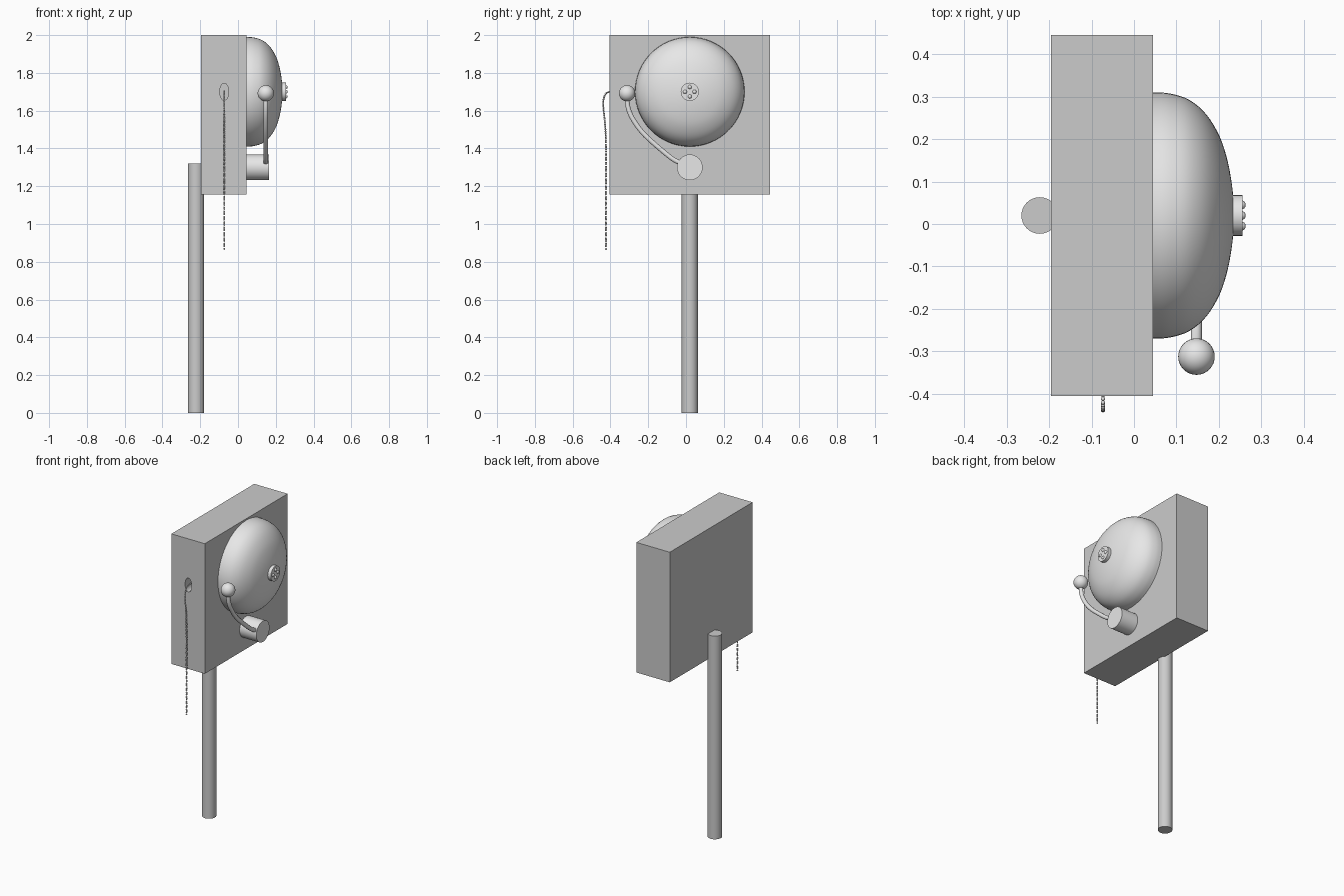
import bpy, bmesh, math
from mathutils import Vector, Matrix

if "Cube" in bpy.data.objects:
    bpy.data.objects.remove(bpy.data.objects["Cube"])

CY = 0.02  # centre line of post, box and bell


def material(name, v):
    m = bpy.data.materials.new(name)
    m.diffuse_color = (v, v, v, 1)
    m.use_nodes = True
    m.node_tree.nodes["Principled BSDF"].inputs["Base Color"].default_value = m.diffuse_color
    return m


GREY = material("painted grey", 0.6)
STEEL = material("pale steel", 0.8)


def finish(bm, name, mat, smooth=True):
    bmesh.ops.recalc_face_normals(bm, faces=bm.faces[:])
    me = bpy.data.meshes.new(name)
    bm.to_mesh(me)
    bm.free()
    ob = bpy.data.objects.new(name, me)
    bpy.context.collection.objects.link(ob)
    me.materials.append(mat)
    if smooth:
        bpy.ops.object.select_all(action='DESELECT')
        bpy.context.view_layer.objects.active = ob
        ob.select_set(True)
        bpy.ops.object.shade_smooth_by_angle(angle=math.radians(40))
    return ob


def cylinder(name, mat, a, b, r, scale=(1, 1, 1)):
    a, b = Vector(a), Vector(b)
    rot = (b - a).to_track_quat('Z', 'Y').to_matrix().to_4x4()
    bm = bmesh.new()
    bmesh.ops.create_cone(bm, cap_ends=True, segments=32, radius1=r, radius2=r, depth=(b - a).length,
                          matrix=Matrix.Translation((a + b) / 2) @ Matrix.Diagonal((*scale, 1)) @ rot)
    return finish(bm, name, mat)


def balls(name, mat, centres, r, u=32, v=16):
    bm = bmesh.new()
    for c in centres:
        bmesh.ops.create_uvsphere(bm, u_segments=u, v_segments=v, radius=r,
                                  matrix=Matrix.Translation(c))
    return finish(bm, name, mat)


def spline(pts, steps=10):
    # Catmull-Rom through the points
    p = [Vector(q) for q in pts]
    p = [2 * p[0] - p[1]] + p + [2 * p[-1] - p[-2]]
    out = []
    for i in range(1, len(p) - 2):
        for k in range(steps):
            t = k / steps
            a, b, c, d = p[i - 1:i + 3]
            out.append(0.5 * (2 * b + (c - a) * t + (2 * a - 5 * b + 4 * c - d) * t * t
                              + (3 * b - a - 3 * c + d) * t ** 3))
    return out + [p[-2]]


def lathe_x(name, mat, profile, segs=64):
    # revolve (x, radius) around the bell axis
    bm = bmesh.new()
    vs = [bm.verts.new((x, CY + r, 1.70)) for x, r in profile]
    es = [bm.edges.new(e) for e in zip(vs, vs[1:])]
    bmesh.ops.spin(bm, geom=vs + es, cent=(0, CY, 1.70), axis=(1, 0, 0),
                   angle=math.tau, steps=segs, use_duplicate=False)
    bmesh.ops.remove_doubles(bm, verts=bm.verts[:], dist=1e-5)
    return finish(bm, name, mat)


# Post and box
cylinder("post", GREY, (-0.222, CY, 0), (-0.222, CY, 1.32), 0.043)
bm = bmesh.new()
bmesh.ops.create_cube(bm, size=1, matrix=Matrix.Translation((-0.075, CY, 1.5775))
                      @ Matrix.Diagonal((0.24, 0.85, 0.845, 1)))
box = finish(bm, "box", GREY, smooth=False)

# Oval cord hole in the front side of the box
cutter = cylinder("cord_hole_cutter", GREY, (-0.073, -0.45, 1.70), (-0.073, -0.34, 1.70),
                  0.045, (0.53, 1, 1))
cutter.location.y = 0
cutter.hide_render = True
cutter.hide_set(True)
mod = box.modifiers.new("cord hole", 'BOOLEAN')
mod.operation = 'DIFFERENCE'
mod.solver = 'EXACT'
mod.object = cutter

# Bell dome
dome = spline([(0.045, 0.29, 0), (0.085, 0.287, 0), (0.13, 0.272, 0), (0.17, 0.238, 0),
               (0.202, 0.185, 0), (0.221, 0.125, 0), (0.232, 0.06, 0), (0.236, 0, 0)], 4)
lathe_x("bell", STEEL, [(p.x, p.y) for p in dome])

# Centre cap with four rivets
cylinder("bell_cap", STEEL, (0.22, CY, 1.70), (0.255, CY, 1.70), 0.048)
balls("cap_rivets", STEEL, [(0.252, CY + 0.025 * math.cos(i * math.pi / 2),
                             1.70 + 0.025 * math.sin(i * math.pi / 2)) for i in range(4)], 0.011, 16, 8)

# Striker: hub, curved arm and ball
cylinder("striker_hub", STEEL, (0.04, CY, 1.30), (0.165, CY, 1.30), 0.068)
cu = bpy.data.curves.new("striker_arm", 'CURVE')
cu.dimensions = '3D'
cu.bevel_depth = 0.013
cu.bevel_resolution = 3
cu.use_fill_caps = True
path = spline([(0.147, -0.313, 1.68), (0.147, -0.305, 1.61), (0.147, -0.275, 1.545), (0.147, -0.217, 1.47),
               (0.147, -0.11, 1.375), (0.147, -0.055, 1.335), (0.147, 0.0, 1.312)], 6)
sp = cu.splines.new('POLY')
sp.points.add(len(path) - 1)
for q, p in zip(sp.points, path):
    q.co = (*p, 1)
cu.materials.append(STEEL)
bpy.context.collection.objects.link(bpy.data.objects.new("striker_arm", cu))
balls("striker_ball", STEEL, [(0.147, -0.312, 1.692)], 0.043)

# Beaded pull cord: even beads along its path
X = -0.073
path = spline([(X, -0.345, 1.702), (X, -0.405, 1.70), (X, -0.428, 1.685), (X, -0.438, 1.65), (X, -0.436, 1.60),
               (X, -0.428, 1.52), (X, -0.424, 1.42), (X, -0.424, 1.15), (X, -0.424, 0.868)], 40)
beads, walked, step = [path[0]], 0.0, 0.0095
for a, b in zip(path, path[1:]):
    walked += (b - a).length
    if walked >= step:
        beads.append(b)
        walked -= step
balls("pull_cord", STEEL, beads, 0.005, 10, 6)
